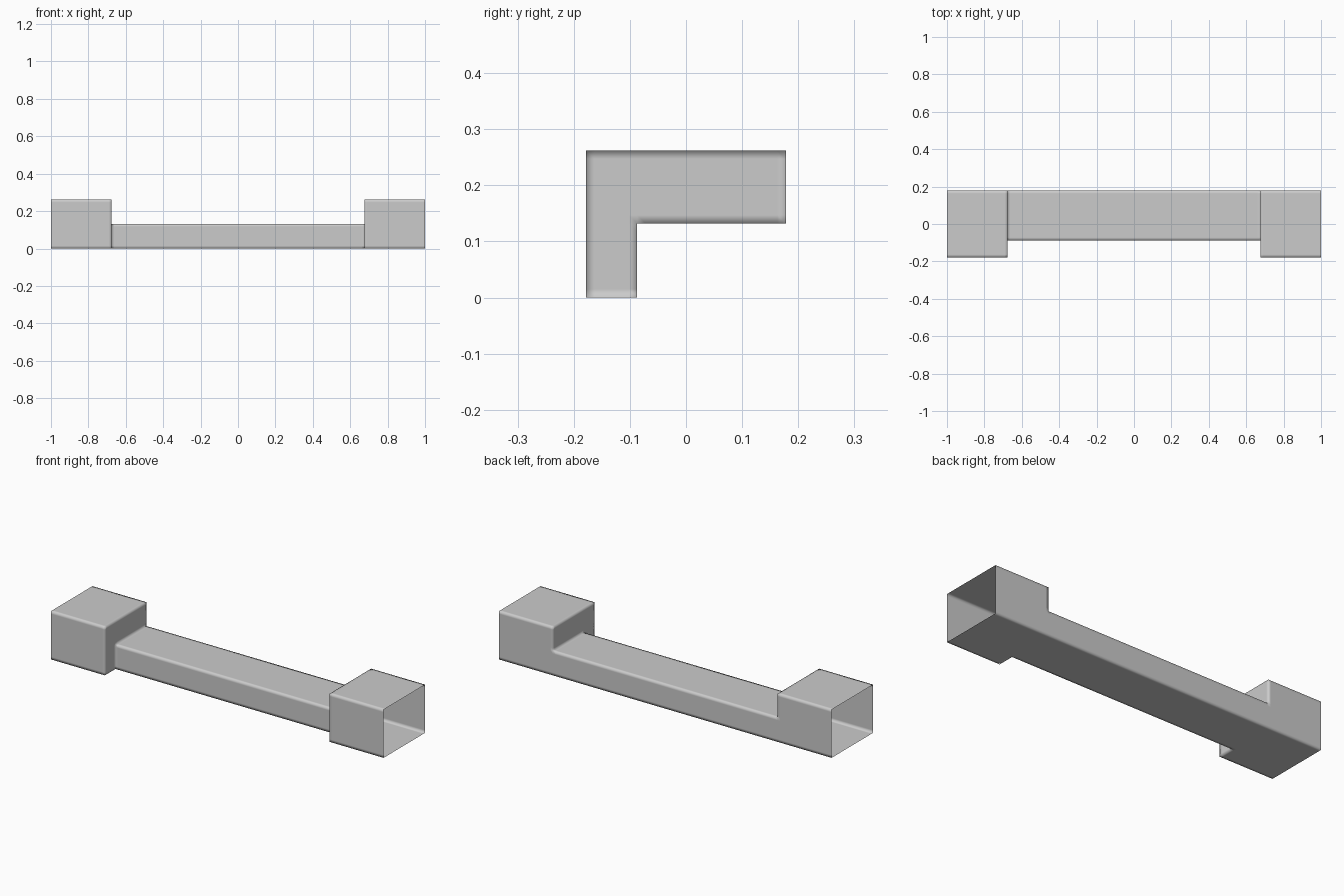
import bpy, bmesh

if "Cube" in bpy.data.objects:
    bpy.data.objects.remove(bpy.data.objects["Cube"])

# Outer dimensions (shell is hollow and open at both x ends)
END_X, STEP_X = 1.0, 0.676
BACK_Y, BLOCK_Y, BEAM_Y = 0.178, -0.178, -0.087
BLOCK_Z, BEAM_Z = 0.262, 0.132
LOOP = 0.015  # distance of the support loops from each edge


def cuts(values):
    """Edge positions plus support loops either side, kept inside the range."""
    lo, hi = min(values), max(values)
    near = {round(v + o, 4) for v in values for o in (-LOOP, 0, LOOP)}
    return sorted(v for v in near if lo <= v <= hi)


def filled(p):
    """True inside an end block or the lower beam between them."""
    x, y, z = p
    block = abs(x) > STEP_X
    front, top = (BLOCK_Y, BLOCK_Z) if block else (BEAM_Y, BEAM_Z)
    return abs(x) < END_X and front < y < BACK_Y and 0 < z < top


axes = [cuts([-END_X, -STEP_X, STEP_X, END_X]),
        cuts([BLOCK_Y, BEAM_Y, BACK_Y]),
        cuts([0, BEAM_Z, BLOCK_Z])]

bm = bmesh.new()
verts = {}


def vert(key):
    if key not in verts:
        verts[key] = bm.verts.new([axes[a][key[a]] for a in range(3)])
    return verts[key]


def cell_filled(c):
    if any(not 0 <= c[a] < len(axes[a]) - 1 for a in range(3)):
        return False
    return filled([(axes[a][c[a]] + axes[a][c[a] + 1]) / 2 for a in range(3)])


# Skin every exposed cell side, leaving the two x ends open
nx, ny, nz = (len(a) - 1 for a in axes)
for cell in ((i, j, k) for i in range(nx) for j in range(ny) for k in range(nz)):
    if not cell_filled(cell):
        continue
    for a in range(3):
        u, v = (a + 1) % 3, (a + 2) % 3
        for side in (0, 1):
            other = list(cell)
            other[a] += 2 * side - 1
            open_end = a == 0 and not 0 <= other[0] < nx
            if open_end or cell_filled(other):
                continue
            ring = []
            for du, dv in ((0, 0), (1, 0), (1, 1), (0, 1)):
                key = list(cell)
                key[a] += side
                key[u] += du
                key[v] += dv
                ring.append(vert(tuple(key)))
            bm.faces.new(ring if side else ring[::-1])

# Smooth shading with tight loops gives the soft edge highlights
for f in bm.faces:
    f.smooth = True
mesh = bpy.data.meshes.new("stepped_channel")
bm.to_mesh(mesh)
bm.free()
bpy.context.collection.objects.link(bpy.data.objects.new("stepped_channel", mesh))
